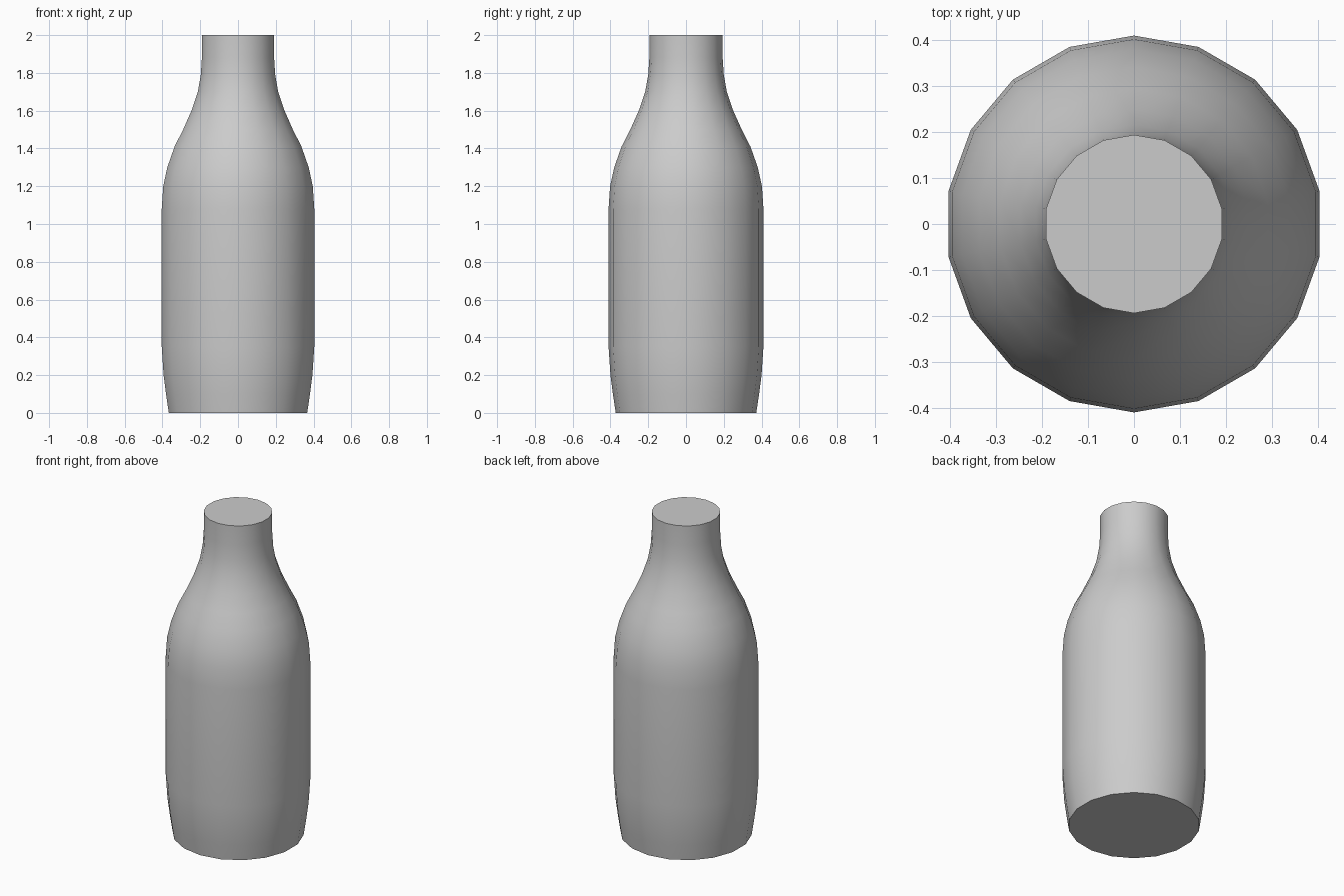
import bpy
import bmesh
from math import cos, sin, tau, radians

default_cube = bpy.data.objects.get("Cube")
if default_cube:
    bpy.data.objects.remove(default_cube, do_unlink=True)

SIDES = 18
# Bottle outline as (radius, height), from base to rim
PROFILE = [
    (0.372, 0), (0.387, 0.1), (0.4, 0.2), (0.41, 0.35),
    (0.41, 1.08), (0.402, 1.2), (0.38, 1.3), (0.341, 1.41),
    (0.295, 1.5), (0.25, 1.6), (0.216, 1.7), (0.2, 1.79),
    (0.194, 1.88), (0.194, 2),
]

# Grey material
grey = bpy.data.materials.new("plain_grey")
grey.use_nodes = True
grey.diffuse_color = (0.6, 0.6, 0.6, 1)
shader = next(n for n in grey.node_tree.nodes if n.type == "BSDF_PRINCIPLED")
shader.inputs["Base Color"].default_value = grey.diffuse_color

# Bottle body: rings joined by quads, with a corner on the +y axis
bm = bmesh.new()
rings = []
for radius, height in PROFILE:
    angles = [tau * (i / SIDES + 0.25) for i in range(SIDES)]
    rings.append([bm.verts.new((radius * cos(a), radius * sin(a), height)) for a in angles])
for low, high in zip(rings, rings[1:]):
    for i in range(SIDES):
        j = (i + 1) % SIDES
        bm.faces.new((low[i], low[j], high[j], high[i]))

# Flat base and closed top
bm.faces.new(reversed(rings[0]))
bm.faces.new(rings[-1])

mesh = bpy.data.meshes.new("bottle")
bm.to_mesh(mesh)
bm.free()
mesh.materials.append(grey)
bottle = bpy.data.objects.new("bottle", mesh)
bpy.context.collection.objects.link(bottle)

# Smooth sides with crisp cap edges
bpy.ops.object.select_all(action="DESELECT")
bottle.select_set(True)
bpy.context.view_layer.objects.active = bottle
bpy.ops.object.shade_smooth_by_angle(angle=radians(40))
